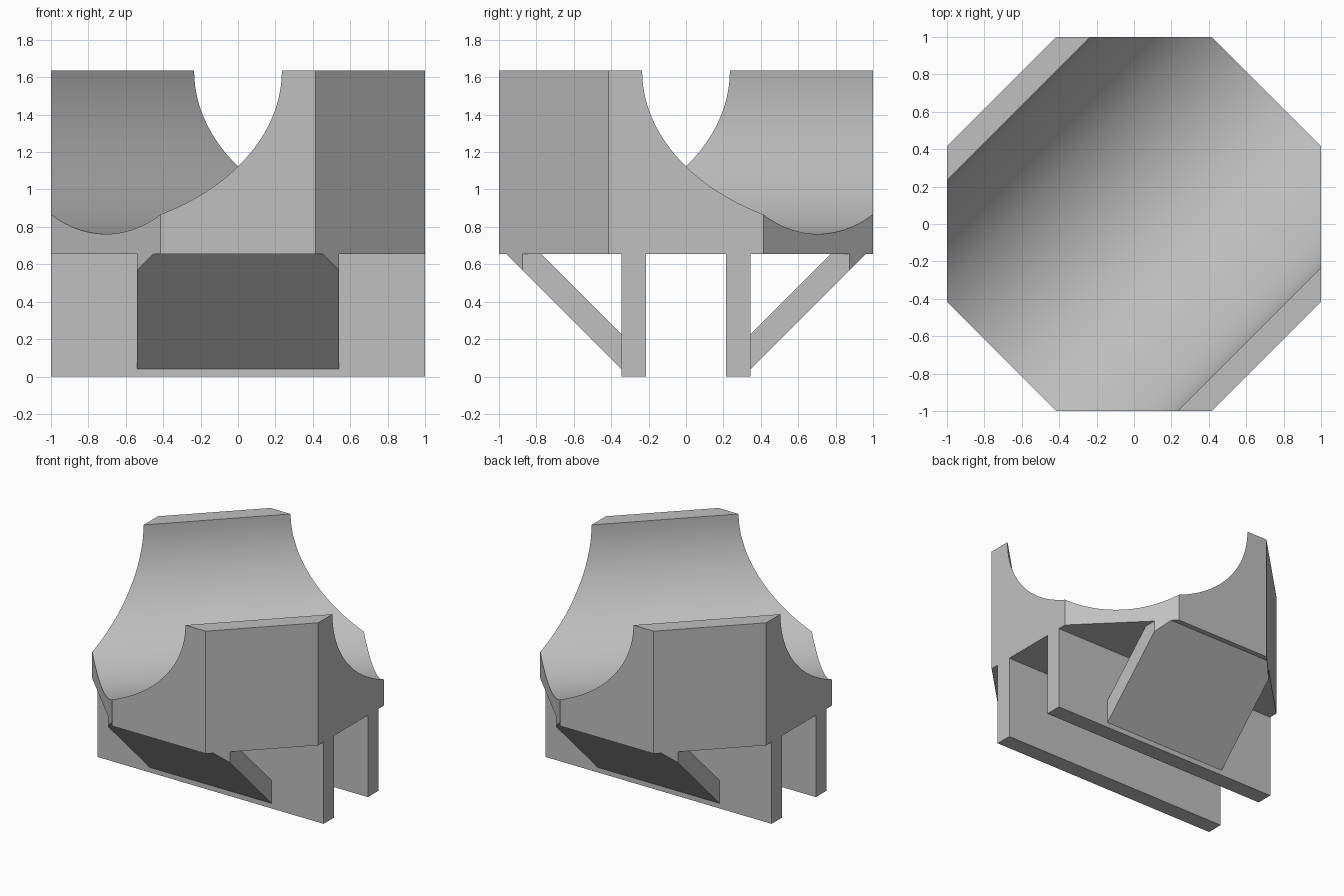
import bpy, bmesh, math
from mathutils import Matrix, Vector

if "Cube" in bpy.data.objects:
    bpy.data.objects.remove(bpy.data.objects["Cube"], do_unlink=True)

BASE, TOP = 0.655, 1.635      # underside and top of the cradle block
GROOVE = 0.873                # radius of the round groove
PLATE_IN, PLATE_OUT = 0.215, 0.345

grey = bpy.data.materials.new("light grey")
grey.use_nodes = True
grey.diffuse_color = (0.53, 0.53, 0.53, 1)
grey.node_tree.nodes["Principled BSDF"].inputs["Base Color"].default_value = grey.diffuse_color


def frame(x, y, origin=(0, 0, 0)):
    """Matrix whose local x and y lie along the given directions."""
    x, y = Vector(x).normalized(), Vector(y).normalized()
    m = Matrix((x, y, x.cross(y))).transposed().to_4x4()
    m.translation = origin
    return m


def prism(name, outline, depth, matrix):
    """Outline in local x, y, extruded symmetrically along local z."""
    bm = bmesh.new()
    face = bm.faces.new([bm.verts.new((x, y, -depth / 2)) for x, y in outline])
    out = bmesh.ops.extrude_face_region(bm, geom=[face])["geom"]
    bmesh.ops.translate(bm, vec=(0, 0, depth),
                        verts=[v for v in out if isinstance(v, bmesh.types.BMVert)])
    bmesh.ops.transform(bm, matrix=matrix, verts=bm.verts)
    bmesh.ops.recalc_face_normals(bm, faces=bm.faces)
    mesh = bpy.data.meshes.new(name)
    bm.to_mesh(mesh)
    bm.free()
    mesh.materials.append(grey)
    obj = bpy.data.objects.new(name, mesh)
    bpy.context.collection.objects.link(obj)
    return obj


def select(obj):
    bpy.ops.object.select_all(action="DESELECT")
    obj.select_set(True)
    bpy.context.view_layer.objects.active = obj


def cut(obj, tool, operation):
    mod = obj.modifiers.new("cut", "BOOLEAN")
    mod.operation, mod.solver, mod.object = operation, "EXACT", tool
    select(obj)
    bpy.ops.object.modifier_apply(modifier=mod.name)
    bpy.data.objects.remove(tool, do_unlink=True)


# Octagon one unit from centre to each flat
radius = 1 / math.cos(math.pi / 8)
octagon = [(radius * math.cos(a), radius * math.sin(a))
           for a in (math.pi / 8 + i * math.pi / 4 for i in range(8))]

# Cradle block with a round groove running diagonally
block = prism("cradle_block", octagon, TOP - BASE,
              Matrix.Translation((0, 0, (TOP + BASE) / 2)))
steps = 64
arc = [(-GROOVE * math.cos(math.pi * i / steps), -GROOVE * math.sin(math.pi * i / steps))
       for i in range(steps + 1)]
cutter = prism("groove_cutter", arc + [(GROOVE, 0.5), (-GROOVE, 0.5)], 4,
               frame((1, -1, 0), (0, 0, 1), (0, 0, TOP)))
cutter.hide_render = True
cut(block, cutter, "DIFFERENCE")
select(block)
bpy.ops.object.shade_smooth_by_angle(angle=math.radians(20))

# Support plates and slanted braces, front and back
for side, s in (("front", -1), ("back", 1)):
    prism(side + "_plate",
          [(s * PLATE_IN, 0), (s * PLATE_OUT, 0), (s * PLATE_OUT, BASE), (s * PLATE_IN, BASE)],
          2, frame((0, 1, 0), (0, 0, 1)))
    brace = prism(side + "_brace",
                  [(s * PLATE_OUT, 0.04), (s * 0.96, BASE), (s * 0.775, BASE), (s * PLATE_OUT, 0.225)],
                  1.08, frame((0, 1, 0), (0, 0, 1)))
    # Trim the brace corners to the octagon
    envelope = prism("brace_envelope", octagon, 4, Matrix())
    envelope.hide_render = True
    cut(brace, envelope, "INTERSECT")
